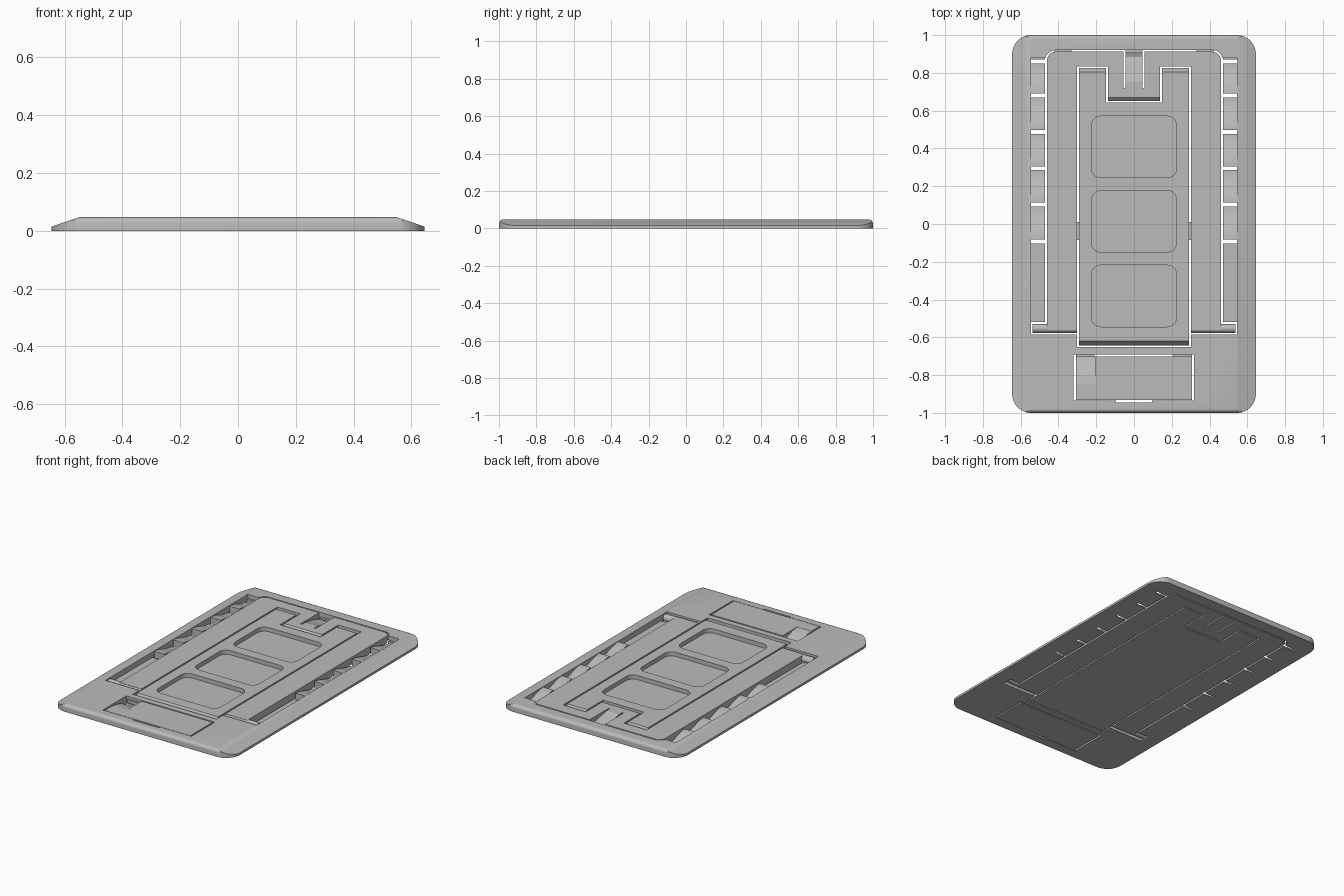
import bpy, bmesh, math
from mathutils import Vector

if "Cube" in bpy.data.objects:
    bpy.data.objects.remove(bpy.data.objects["Cube"], do_unlink=True)

grey = bpy.data.materials.new("plain grey")
grey.use_nodes = True
grey.diffuse_color = (0.5, 0.5, 0.5, 1)
grey.node_tree.nodes["Principled BSDF"].inputs["Base Color"].default_value = (0.5, 0.5, 0.5, 1)

TOP = 0.047


def prism(name, pts, lo=0, hi=TOP, axis="z"):
    """Extrude a 2D outline along an axis."""
    place = {"x": lambda a, b, h: (h, a, b),
             "y": lambda a, b, h: (a, h, b),
             "z": lambda a, b, h: (a, b, h)}[axis]
    bm = bmesh.new()
    low = [bm.verts.new(place(a, b, lo)) for a, b in pts]
    high = [bm.verts.new(place(a, b, hi)) for a, b in pts]
    bm.faces.new(low)
    bm.faces.new(high[::-1])
    for i in range(len(pts)):
        j = (i + 1) % len(pts)
        bm.faces.new((low[i], low[j], high[j], high[i]))
    bmesh.ops.recalc_face_normals(bm, faces=bm.faces)
    mesh = bpy.data.meshes.new(name)
    bm.to_mesh(mesh)
    bm.free()
    mesh.materials.append(grey)
    obj = bpy.data.objects.new(name, mesh)
    bpy.context.collection.objects.link(obj)
    return obj


def rect(x0, x1, y0, y1, r=0, n=8):
    if not r:
        return [(x0, y0), (x1, y0), (x1, y1), (x0, y1)]
    corners = [(x1 - r, y1 - r), (x0 + r, y1 - r), (x0 + r, y0 + r), (x1 - r, y0 + r)]
    return [(cx + r * math.cos(math.pi / 2 * (q + k / n)),
             cy + r * math.sin(math.pi / 2 * (q + k / n)))
            for q, (cx, cy) in enumerate(corners) for k in range(n + 1)]


def boolean(obj, tool, op="DIFFERENCE"):
    mod = obj.modifiers.new("shape", "BOOLEAN")
    mod.operation, mod.solver, mod.object = op, "EXACT", tool
    bpy.context.view_layer.objects.active = obj
    bpy.ops.object.modifier_apply(modifier=mod.name)
    bpy.data.objects.remove(tool, do_unlink=True)


def cut(obj, pts, lo=-0.1, hi=0.1, axis="z"):
    boolean(obj, prism("cutter", pts, lo, hi, axis))


def mirror_pts(half):
    return half + [(-x, y) for x, y in reversed(half)]


# Base frame: rounded slab with sloped long sides and softened ends
frame = prism("frame", rect(-0.645, 0.645, -1, 1, 0.1, 12))
side = mirror_pts([(0.7, -0.1), (0.7, -0.004), (0.55, TOP), (0.52, 0.1)])
boolean(frame, prism("cutter", side, -2, 2, "y"), "INTERSECT")
end = [(1.0 - 0.022 * (1 - math.cos(a)), 0.025 + 0.022 * math.sin(a))
       for a in (math.pi / 2 * k / 6 for k in range(6))]
end = mirror_pts([(1.0001, -0.1)] + end + [(0.978, 0.0471), (0.97, 0.1)])
boolean(frame, prism("cutter", end, -2, 2, "x"), "INTERSECT")

# Openings for the leg, its hinge arms, the centre panel and the flap
cut(frame, rect(-0.468, 0.468, -0.57, 0.92, 0.05))
cut(frame, rect(-0.545, 0.545, -0.585, -0.532))
cut(frame, rect(-0.302, 0.302, -0.652, -0.5))
cut(frame, rect(-0.32, 0.318, -0.935, -0.692))
cut(frame, rect(-0.095, 0.095, -0.945, -0.9))
for s in (-1, 1):
    a, b = sorted((s * 0.44, s * 0.545))
    cut(frame, rect(a, b, -0.54, 0.882))

# Folding leg around the centre panel
leg = prism("folding_leg", rect(-0.46, 0.46, -0.575, 0.912, 0.045))
cut(leg, rect(-0.6, 0.6, -0.7, -0.528))
for s, label in ((-1, "right"), (1, "left")):
    a, b = sorted((s * 0.3025, s * 0.46))
    prism(label + "_leg_end", rect(a, b, -0.562, -0.528))
cut(leg, mirror_pts([(0.302, -0.7), (0.302, 0.835), (0.137, 0.835), (0.137, 0.652)]))
for s in (-1, 1):
    a, b = sorted((s * 0.045, s * 0.055))
    cut(leg, rect(a, b, 0.72, 0.95))
# Sloped latch tab and softened tongue end
cut(leg, [(0.73, 0.06), (0.76, 0.044), (0.83, 0.034), (0.89, 0.018),
          (0.9, 0.006), (0.95, 0.006), (0.95, 0.06)], -0.05, 0.05, "x")
cut(leg, [(0.64, 0.02), (0.67, 0.048), (0.67, 0.06), (0.64, 0.06)], -0.15, 0.15, "x")

# Round hinge pins at the foot of the leg
for s, label in ((-1, "right"), (1, "left")):
    a, b = sorted((s * 0.3025, s * 0.538))
    r = TOP / 2
    prism(label + "_hinge_pin", [(-0.553 + r * math.cos(math.pi * k / 8),
          r + r * math.sin(math.pi * k / 8)) for k in range(16)], a, b, "x")

# Centre panel with notched top and three shallow trays
panel = prism("centre_panel", mirror_pts(
    [(0.292, -0.642), (0.292, 0.825), (0.147, 0.825), (0.147, 0.642)]))
for y in (0.408, 0.014, -0.381):
    cut(panel, rect(-0.225, 0.225, y - 0.163, y + 0.163, 0.05), 0.02, 0.1)
cut(panel, [(-0.66, 0.015), (-0.642, 0.018), (-0.62, 0.048), (-0.62, 0.06), (-0.66, 0.06)],
    -0.4, 0.4, "x")
cut(panel, [(0.84, 0.018), (0.825, 0.018), (0.805, 0.048), (0.805, 0.06), (0.84, 0.06)],
    -0.4, 0.4, "x")

# Small front flap with a curved finger scoop
flap = prism("front_flap", rect(-0.308, 0.308, -0.932, -0.701))
cut(flap, [(-0.86, 0.06), (-0.85, 0.046), (-0.81, 0.041), (-0.76, 0.027),
           (-0.72, 0.008), (-0.69, 0.006), (-0.69, 0.06)], -0.35, -0.205, "x")

# Ratchet teeth between the slits on both sides
slits = [0.86, 0.68, 0.487, 0.295, 0.103, -0.092]
for s, label in ((-1, "right"), (1, "left")):
    a, b = sorted((s * 0.472, s * 0.55))
    for i in range(5):
        y1, y0 = slits[i] - 0.01, slits[i + 1] + 0.01
        curve = []
        for k in range(11):
            t = k / 10
            curve.append((y1 + (y0 - y1) * t, 0.008 + 0.036 * t * t * (3 - 2 * t)))
        prism(f"{label}_ratchet_tooth_{i + 1}", [(y0, 0), (y1, 0)] + curve, a, b, "x")
    prism(label + "_rail_floor", rect(a, b, -0.52, -0.102), 0, 0.012)
    prism(label + "_rail_end", rect(a, b, 0.87, 0.89), 0, 0.02)

# Low break-away bridges and detents across the gaps
for s, label in ((-1, "right"), (1, "left")):
    for part, x0, x1, y0, y1 in (("leg_bridge", 0.33, 0.42, 0.908, 0.922),
                                 ("panel_detent", 0.29, 0.304, -0.085, 0.01),
                                 ("flap_bridge", 0.21, 0.308, -0.704, -0.69)):
        a, b = sorted((s * x0, s * x1))
        prism(f"{label}_{part}", rect(a, b, y0, y1), 0.01, 0.03)
prism("latch_lip", rect(-0.045, 0.045, 0.905, 0.925), 0.006, 0.02)

# Smooth curved faces while keeping edges crisp
bpy.ops.object.select_all(action="DESELECT")
for obj in bpy.context.collection.objects:
    if obj.type == "MESH" and grey.name in obj.data.materials:
        obj.select_set(True)
        bpy.context.view_layer.objects.active = obj
bpy.ops.object.shade_smooth_by_angle(angle=math.radians(25))
